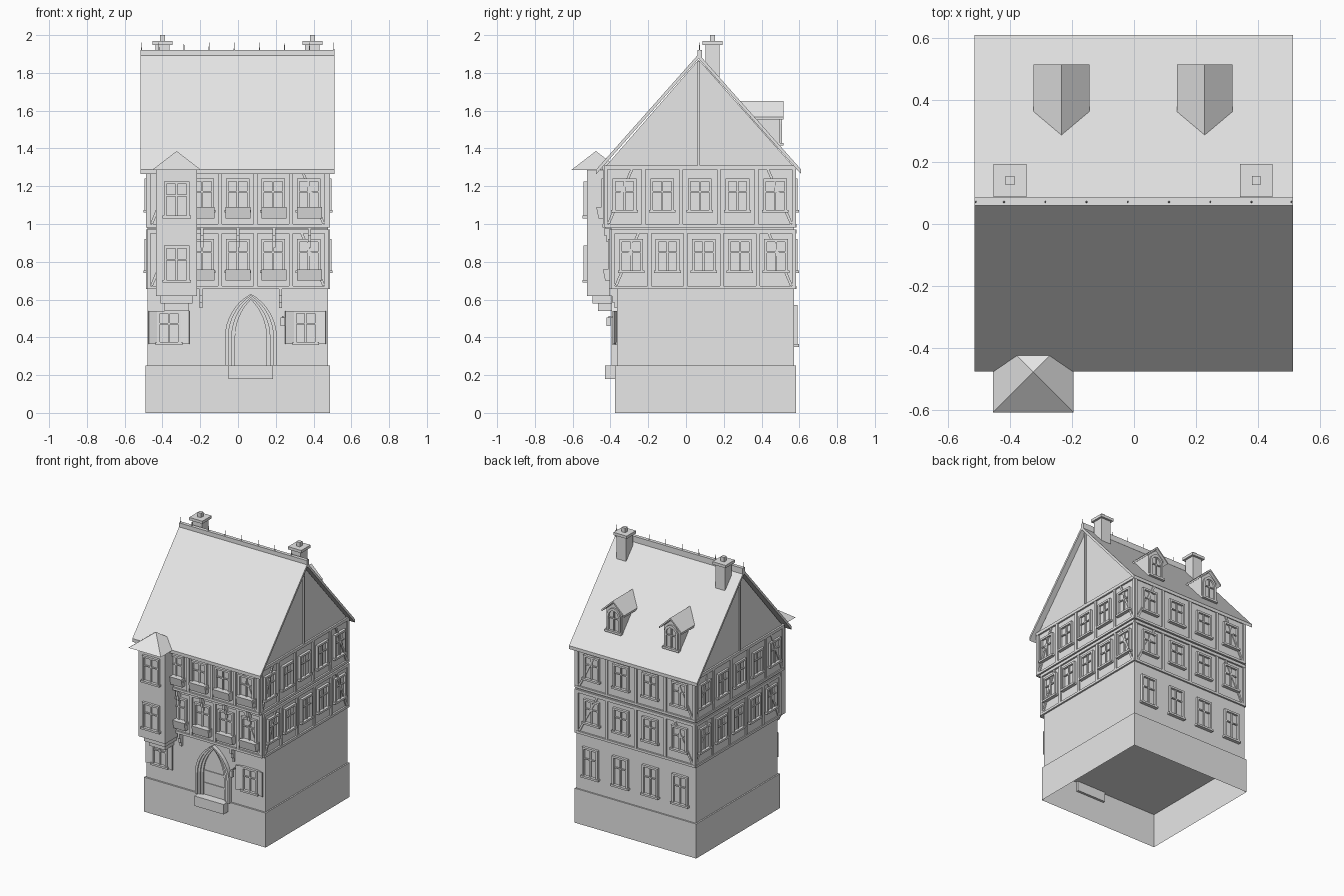
import bpy, bmesh, math
from mathutils import Matrix, Vector

if "Cube" in bpy.data.objects:
    bpy.data.objects.remove(bpy.data.objects["Cube"])

stone = bpy.data.materials.new("pale_grey")
stone.use_nodes = True
COLOUR = (0.8, 0.8, 0.8, 1)
stone.diffuse_color = COLOUR
stone.node_tree.nodes["Principled BSDF"].inputs["Base Color"].default_value = COLOUR


def finish(bm, name):
    bmesh.ops.recalc_face_normals(bm, faces=bm.faces)
    mesh = bpy.data.meshes.new(name)
    bm.to_mesh(mesh)
    bm.free()
    mesh.materials.append(stone)
    obj = bpy.data.objects.new(name, mesh)
    bpy.context.collection.objects.link(obj)
    return obj


def frame(u, n, origin):
    """Wall frame: local x runs along the wall, y points out of it, z is up."""
    m = Matrix((u, n, (0, 0, 1))).transposed().to_4x4()
    m.translation = Vector(origin)
    return m


def front(y): return frame((1, 0, 0), (0, -1, 0), (0, y, 0))
def back(y): return frame((1, 0, 0), (0, 1, 0), (0, y, 0))
def flank(s, x): return frame((0, 1, 0), (s, 0, 0), (s * x, 0, 0))


WORLD = Matrix.Identity(4)


def box(bm, m, u0, u1, d0, d1, v0, v1, turn=None):
    c = Vector((u0 + u1, d0 + d1, v0 + v1)) / 2
    size = Matrix.Diagonal((u1 - u0, d1 - d0, v1 - v0, 1))
    return bmesh.ops.create_cube(
        bm, size=1, matrix=m @ Matrix.Translation(c) @ (turn or WORLD) @ size)["verts"]


def prism(bm, m, pts, d0, d1):
    """Polygon of (u, v) points extruded along depth."""
    f = bm.faces.new([bm.verts.new(m @ Vector((u, d0, v))) for u, v in pts])
    g = bmesh.ops.extrude_face_region(bm, geom=[f])["geom"]
    shift = m.to_3x3() @ Vector((0, d1 - d0, 0))
    bmesh.ops.translate(bm, vec=shift, verts=[v for v in g if isinstance(v, bmesh.types.BMVert)])


def arch(cx, half, z0, spring, apex, n=8):
    """Outline of a pointed arch."""
    rise = apex - spring
    r = (half * half + rise * rise) / (2 * half)
    end = math.asin(min(1, rise / r))
    side = [(half, z0)] + [(half - r + r * math.cos(end * i / n),
                            spring + r * math.sin(end * i / n)) for i in range(n + 1)]
    return [(cx + x, z) for x, z in side] + [(cx - x, z) for x, z in side[-2::-1]]


def arch_band(bm, m, outer, inner, d0, d1):
    for i in range(len(outer) - 1):
        prism(bm, m, [outer[i], outer[i + 1], inner[i + 1], inner[i]], d0, d1)


def window(bm, m, u, z0, z1, w=0.125):
    h, t, out = w / 2, 0.014, 0.018
    for s in (-1, 1):
        a, b = sorted((u + s * h, u + s * (h - t)))
        box(bm, m, a, b, -0.01, out, z0, z1)
    box(bm, m, u - h, u + h, -0.01, out, z1 - t, z1)
    box(bm, m, u - h - 0.008, u + h + 0.008, -0.01, out + 0.006, z0, z0 + t)
    box(bm, m, u - 0.005, u + 0.005, -0.01, 0.012, z0, z1)
    bar = z0 + (z1 - z0) * 0.62
    box(bm, m, u - h, u + h, -0.01, 0.012, bar - 0.004, bar + 0.004)
    box(bm, m, u - h, u + h, -0.01, 0.003, z0, z1)


def storey(timber, panes, m, u0, u1, bays, z0, z1, w0, w1, skip=0):
    """Timber framed wall with one window in each bay."""
    step = (u1 - u0) / bays
    box(timber, m, u0 - 0.01, u1 + 0.01, -0.01, 0.012, z0, z0 + 0.017)
    box(timber, m, u0 - 0.01, u1 + 0.01, -0.01, 0.012, z1 - 0.022, z1)
    for i in range(bays + 1):
        u = u0 + i * step
        box(timber, m, u - 0.01, u + 0.01, -0.01, 0.01, z0, z1)
    for i in range(skip, bays):
        window(panes, m, u0 + (i + 0.5) * step, w0, w1)
    # diagonal braces in the end bays
    run, rise = step * 0.62, z1 - z0 - 0.04
    length = math.hypot(run, rise) / 2
    for s, u in ((1, u0), (-1, u1)):
        c, z = u + s * (run / 2 + 0.015), (z0 + z1) / 2
        box(timber, m, c - 0.007, c + 0.007, -0.01, 0.009, z - length, z + length,
            Matrix.Rotation(s * math.atan2(run, rise), 4, 'Y'))


# Plinth, open underneath
bm = bmesh.new()
verts = box(bm, WORLD, -0.49, 0.486, -0.377, 0.583, 0, 0.25)
bmesh.ops.delete(bm, geom=[f for f in bm.faces if f.calc_center_median().z < 0.01], context='FACES_ONLY')
finish(bm, "plinth")

# Walls, each storey jutting out at the front
HALF = 0.476
for name, y0, z0, z1 in (("ground_wall", -0.365, 0.25, 0.66), ("middle_wall", -0.395, 0.655, 0.98),
                         ("upper_wall", -0.43, 0.975, 1.31)):
    bm = bmesh.new()
    box(bm, WORLD, -HALF - 0.004, HALF, y0, 0.573, z0, z1)
    finish(bm, name)

# Gable walls with a centre post
RIDGE, TOP, SLOPE = 0.067, 1.9, 1.128
bm = bmesh.new()
side = flank(1, 0)
prism(bm, side, [(-0.43, 1.3), (0.573, 1.3), (RIDGE, TOP - 0.03)], -HALF, HALF)
for s in (-1, 1):
    box(bm, flank(s, HALF), RIDGE - 0.006, RIDGE + 0.006, -0.01, 0.01, 1.31, TOP - 0.04)
finish(bm, "gable_walls")


def chevron(cx, half, top, slope, thick):
    low = top - half * slope
    return [(cx - half, low), (cx, top), (cx + half, low),
            (cx + half, low - thick), (cx, top - thick), (cx - half, low - thick)]


# Main roof and ridge
bm = bmesh.new()
prism(bm, side, chevron(RIDGE, 0.543, TOP, SLOPE, 0.024), -0.515, 0.512)
finish(bm, "main_roof")
bm = bmesh.new()
box(bm, WORLD, -0.515, 0.512, RIDGE - 0.007, RIDGE + 0.018, 1.88, 1.922)
finish(bm, "ridge_cap")
bm = bmesh.new()
for x in [-0.51, 0.507] + [-0.02 + 0.133 * k for k in range(-3, 4)]:
    bmesh.ops.create_cone(bm, cap_ends=True, segments=6, radius1=0.004, radius2=0.001, depth=0.05,
                          matrix=Matrix.Translation((x, RIDGE + 0.004, 1.935)))
finish(bm, "ridge_spikes")

# Chimneys
bm = bmesh.new()
for x in (-0.4, 0.394):
    for r, z0, z1 in ((0.038, 1.7, 1.95), (0.053, 1.948, 1.968), (0.014, 1.968, 2.0)):
        box(bm, WORLD, x - r, x + r, 0.14 - r, 0.14 + r, z0, z1)
finish(bm, "chimneys")

# Dormers on the back slope
walls, roofs, lights = bmesh.new(), bmesh.new(), bmesh.new()
for x in (-0.234, 0.228):
    prism(walls, back(0), [(x - 0.064, 1.41), (x + 0.064, 1.41), (x + 0.064, 1.575),
                           (x, 1.63), (x - 0.064, 1.575)], 0.3, 0.497)
    prism(roofs, back(0), chevron(x, 0.09, 1.652, 0.95, 0.014), 0.28, 0.515)
    m = back(0.497)
    arch_band(lights, m, arch(x, 0.055, 1.42, 1.53, 1.595), arch(x, 0.04, 1.42, 1.53, 1.575), -0.005, 0.012)
    box(lights, m, x - 0.004, x + 0.004, -0.005, 0.008, 1.42, 1.575)
    box(lights, m, x - 0.04, x + 0.04, -0.005, 0.008, 1.515, 1.523)
    box(lights, m, x - 0.066, x + 0.066, -0.02, 0.018, 1.415, 1.43)
finish(walls, "dormer_walls")
finish(roofs, "dormer_roofs")
finish(lights, "dormer_windows")

# Timber framing and windows of the two upper storeys
timber, panes = bmesh.new(), bmesh.new()
LOW, HIGH = (0.655, 0.972, 0.74, 0.92), (0.982, 1.31, 1.06, 1.24)
for s in (-1, 1):
    storey(timber, panes, flank(s, HALF), -0.385, 0.572, 5, *LOW)
    storey(timber, panes, flank(s, HALF), -0.425, 0.572, 5, *HIGH)
for m, levels in ((front(-0.395), LOW), (front(-0.43), HIGH)):
    storey(timber, panes, m, -0.472, 0.468, 5, *levels, skip=1)
for levels in (LOW, HIGH):
    storey(timber, panes, back(0.573), -0.472, 0.468, 4, *levels)
# Ground floor windows, back and front
for x in (-0.36, -0.12, 0.12, 0.36):
    window(panes, back(0.573), x, 0.35, 0.57)
for x in (-0.365, 0.358):
    window(panes, front(-0.365), x, 0.36, 0.54)
finish(timber, "timber_frame")

# Bay window on the front
bm = bmesh.new()
BX = -0.325
for half, y, z0, z1 in ((0.108, -0.525, 0.62, 1.29), (0.085, -0.495, 0.58, 0.62), (0.065, -0.465, 0.54, 0.58)):
    box(bm, WORLD, BX - half, BX + half, y, -0.36, z0, z1)
finish(bm, "bay_walls")
for z in (0.69, 1.03):
    window(panes, front(-0.525), BX, z, z + 0.195, 0.135)
finish(panes, "windows")
bm = bmesh.new()
bmesh.ops.create_cone(bm, cap_ends=True, segments=4, radius1=0.13 * math.sqrt(2), radius2=0, depth=0.1,
                      matrix=Matrix.Translation((BX, -0.477, 1.336)) @ Matrix.Rotation(math.pi / 4, 4, 'Z'))
finish(bm, "bay_roof")

# Flower boxes under the front windows
bm = bmesh.new()
for x in (-0.19, 0, 0.19, 0.378):
    for y, z in ((-0.395, 0.7), (-0.43, 1.03)):
        m = front(y)
        prism(bm, m @ Matrix.Rotation(-math.pi / 2, 4, 'Z') @ Matrix.Translation((-0.045, 0, 0)),
              [(0, z + 0.06), (0.045, z + 0.06), (0.045, z), (0.012, z)], x - 0.066, x + 0.066)
finish(bm, "flower_boxes")

# Brackets under the jutting storeys
bm = bmesh.new()
for y, z, xs in ((-0.365, 0.655, (-0.195, 0.225)), (-0.395, 0.975, (-0.19, 0, 0.19, 0.378))):
    for x in xs:
        for d, h in ((0.04, 0.035), (0.026, 0.07), (0.013, 0.1)):
            box(bm, front(y), x - 0.008, x + 0.008, -0.01, d, z - h, z)
finish(bm, "brackets")

# Open shutters beside the front ground floor windows
bm = bmesh.new()
for x in (-0.365, 0.358):
    for s in (-1, 1):
        c = x + s * 0.085
        box(bm, front(-0.365), c - 0.023, c + 0.023, 0.009, 0.017, 0.365, 0.54,
            Matrix.Rotation(s * 0.3, 4, 'Z'))
finish(bm, "shutters")

# Pointed doorway, door leaf, step and lantern
DX, m = 0.068, front(-0.365)
bm = bmesh.new()
shapes = [arch(DX, 0.137 - 0.018 * i, 0.25, 0.4, 0.63 - 0.01 * i) for i in range(4)]
for i, depth in enumerate((0.03, 0.022, 0.013)):
    arch_band(bm, m, shapes[i], shapes[i + 1], -0.01, depth)
finish(bm, "door_arch")
bm = bmesh.new()
prism(bm, m, shapes[3], -0.01, 0.003)
for z in (0.33, 0.42):
    box(bm, m, DX - 0.08, DX + 0.08, -0.01, 0.008, z, z + 0.01)
finish(bm, "door")
bm = bmesh.new()
box(bm, WORLD, DX - 0.117, DX + 0.117, -0.43, -0.36, 0.18, 0.252)
finish(bm, "door_step")
bm = bmesh.new()
box(bm, m, 0.226, 0.248, 0.035, 0.057, 0.46, 0.505)
box(bm, m, 0.234, 0.24, -0.01, 0.046, 0.505, 0.512)
finish(bm, "lantern")
